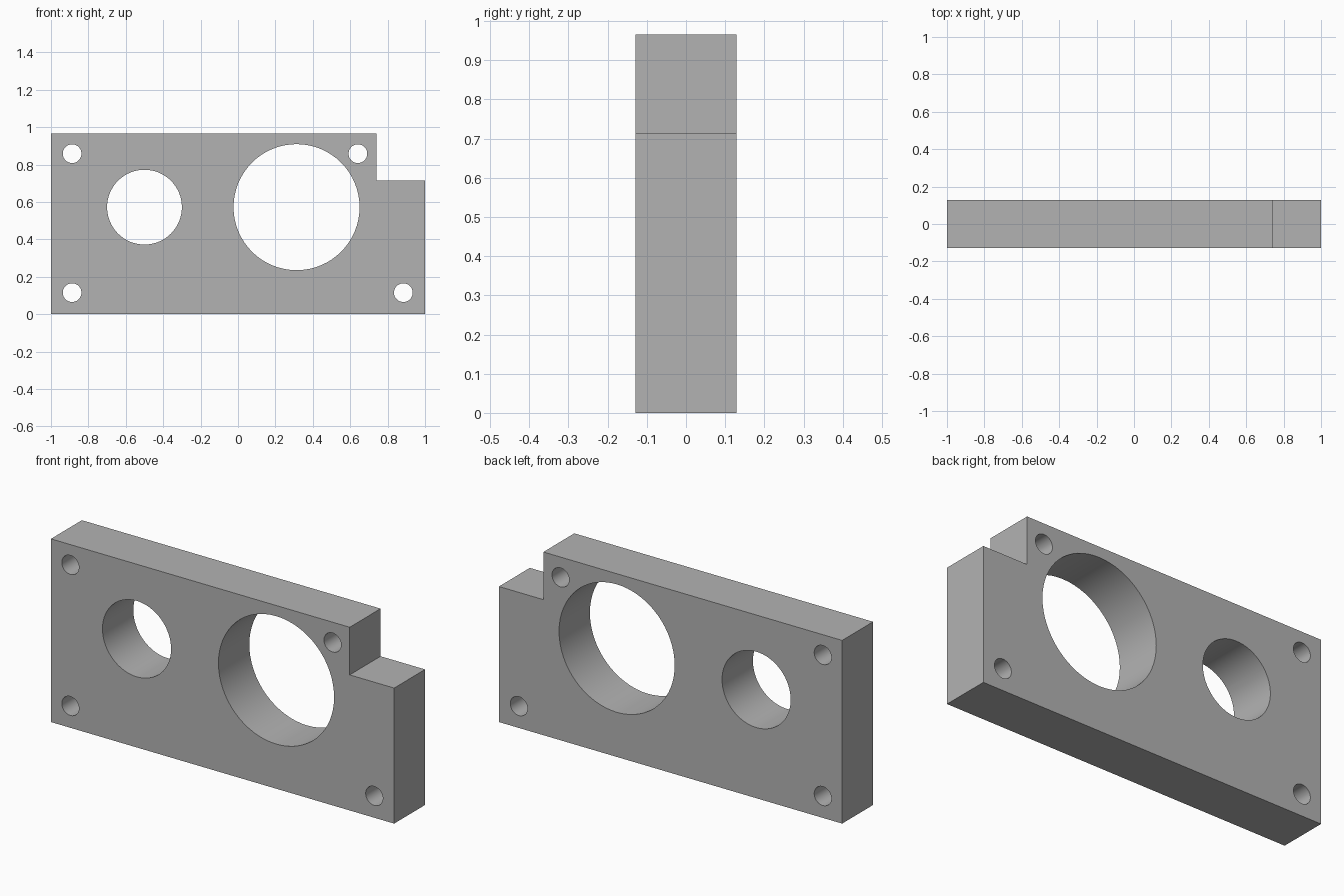
import bpy
import bmesh
from math import radians, pi
from mathutils import Matrix, Vector

cube = bpy.data.objects.get("Cube")
if cube:
    bpy.data.objects.remove(cube, do_unlink=True)

DEPTH = 0.257
HEIGHT = 0.965

grey = bpy.data.materials.new("plain grey")
grey.use_nodes = True
colour = (0.45, 0.45, 0.45, 1)
grey.diffuse_color = colour
grey.node_tree.nodes["Principled BSDF"].inputs["Base Color"].default_value = colour


def add_object(name, bm):
    mesh = bpy.data.meshes.new(name)
    bmesh.ops.recalc_face_normals(bm, faces=bm.faces)
    bm.to_mesh(mesh)
    bm.free()
    mesh.materials.append(grey)
    obj = bpy.data.objects.new(name, mesh)
    bpy.context.collection.objects.link(obj)
    return obj


# Plate: notched outline extruded through its thickness
outline = [(-1, 0), (1, 0), (1, 0.714), (0.741, 0.714), (0.741, HEIGHT), (-1, HEIGHT)]
bm = bmesh.new()
face = bm.faces.new([bm.verts.new((x, -DEPTH / 2, z)) for x, z in outline])
extruded = bmesh.ops.extrude_face_region(bm, geom=[face])["geom"]
bmesh.ops.translate(bm, vec=Vector((0, DEPTH, 0)),
                    verts=[v for v in extruded if isinstance(v, bmesh.types.BMVert)])
plate = add_object("mounting_plate", bm)

# Holes: two large bores and four corner bolt holes (x, z, radius, sides)
BOLT = 0.05
holes = [
    (-0.5, 0.572, 0.2, 64),
    (0.313, 0.572, 0.337, 64),
    (-0.887, 0.858, BOLT, 48),
    (0.641, 0.858, BOLT, 48),
    (-0.887, 0.115, BOLT, 48),
    (0.884, 0.115, BOLT, 48),
]
bm = bmesh.new()
for x, z, radius, sides in holes:
    bmesh.ops.create_cone(
        bm, cap_ends=True, segments=sides, radius1=radius, radius2=radius, depth=DEPTH * 2,
        matrix=Matrix.Translation((x, 0, z)) @ Matrix.Rotation(pi / 2, 4, "X"))
cutter = add_object("hole_cutter", bm)
cutter.hide_render = True

# Cut the holes, then discard the cutter
cut = plate.modifiers.new("holes", "BOOLEAN")
cut.operation = "DIFFERENCE"
cut.solver = "EXACT"
cut.object = cutter
bpy.ops.object.select_all(action="DESELECT")
plate.select_set(True)
bpy.context.view_layer.objects.active = plate
bpy.ops.object.modifier_apply(modifier=cut.name)
bpy.data.objects.remove(cutter, do_unlink=True)

# Smooth bores, crisp rims
bpy.ops.object.shade_smooth_by_angle(angle=radians(30))
